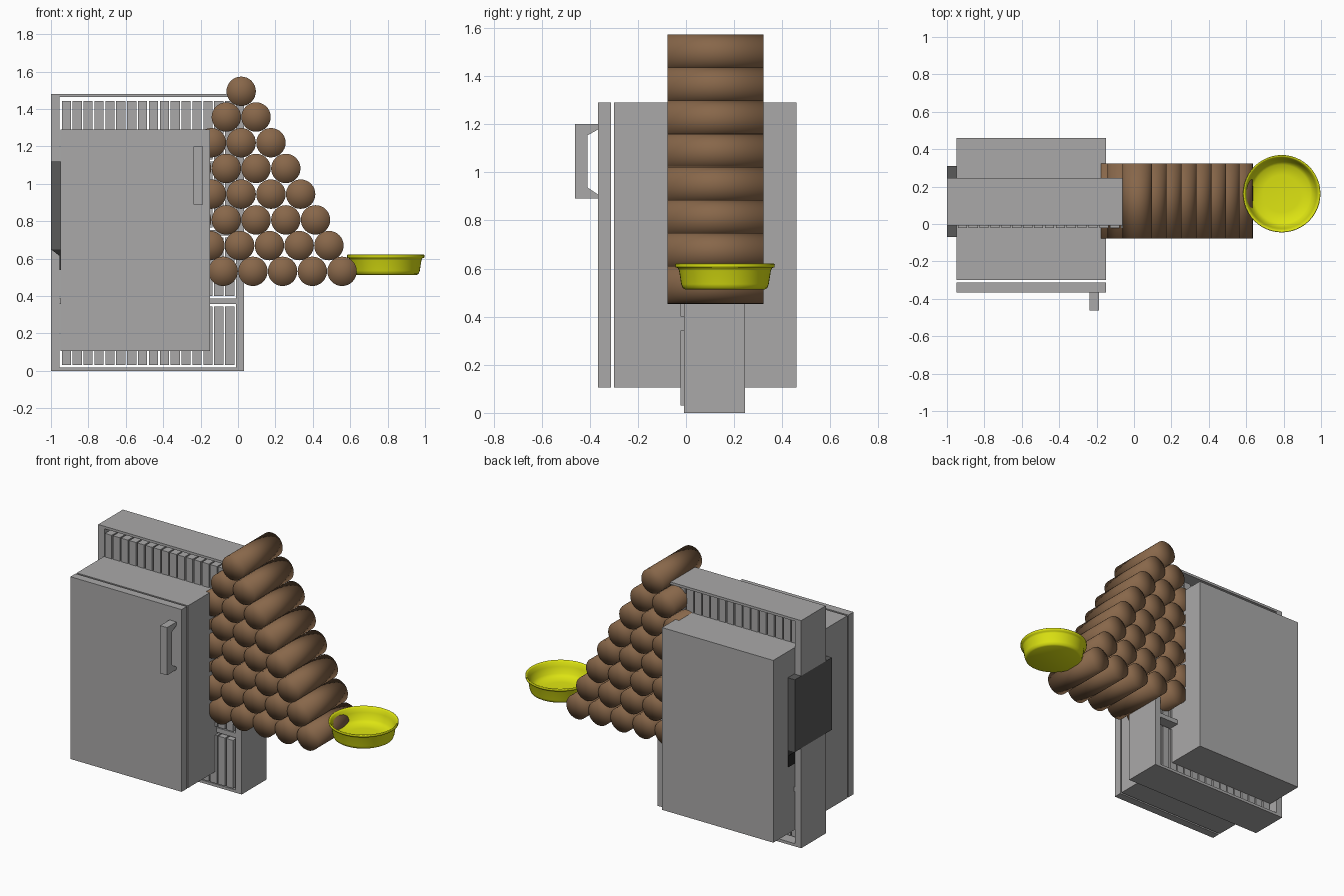
import bpy, bmesh, math
from mathutils import Matrix

if "Cube" in bpy.data.objects:
    bpy.data.objects.remove(bpy.data.objects["Cube"])


def material(name, rgb):
    m = bpy.data.materials.new(name)
    m.diffuse_color = (*rgb, 1)
    m.use_nodes = True
    m.node_tree.nodes["Principled BSDF"].inputs["Base Color"].default_value = m.diffuse_color
    return m


GREY = material("light_grey", (0.40, 0.395, 0.395))
BROWN = material("wood_brown", (0.245, 0.135, 0.068))
YELLOW = material("dish_yellow", (0.72, 0.77, 0.006))
DARK = material("dark_grey", (0.10, 0.10, 0.10))
BLACK = material("near_black", (0.02, 0.02, 0.02))


def finish(name, bm, mat):
    bmesh.ops.recalc_face_normals(bm, faces=bm.faces)
    me = bpy.data.meshes.new(name)
    bm.to_mesh(me)
    bm.free()
    me.materials.append(mat)
    ob = bpy.data.objects.new(name, me)
    bpy.context.collection.objects.link(ob)
    return ob


def add_box(bm, x0, x1, y0, y1, z0, z1):
    m = Matrix.Translation(((x0 + x1) / 2, (y0 + y1) / 2, (z0 + z1) / 2))
    m = m @ Matrix.Diagonal((x1 - x0, y1 - y0, z1 - z0, 1))
    bmesh.ops.create_cube(bm, size=1, matrix=m)


def boxes(name, mat, *dims):
    bm = bmesh.new()
    for d in dims:
        add_box(bm, *d)
    return finish(name, bm, mat)


def extrude(name, mat, pts, vec):
    """Closed profile of 3D points pushed along vec."""
    bm = bmesh.new()
    f = bm.faces.new([bm.verts.new(p) for p in pts])
    r = bmesh.ops.extrude_face_region(bm, geom=[f])
    vs = [g for g in r["geom"] if isinstance(g, bmesh.types.BMVert)]
    bmesh.ops.translate(bm, verts=vs, vec=vec)
    return finish(name, bm, mat)


# bookcase: open frame with three dividers
Y0, Y1 = -0.008, 0.245
shelf_z = [0.372, 0.738, 1.104]
boxes("bookcase_frame", GREY,
      (-1.0, -0.955, Y0, Y1, 0, 1.48), (-0.012, 0.032, Y0, Y1, 0, 1.48),
      (-0.955, -0.012, Y0, Y1, 0, 0.018), (-0.955, -0.012, Y0, Y1, 1.464, 1.48))
boxes("bookcase_shelves", GREY,
      *[(-0.955, -0.012, Y0, Y1, z - 0.015, z + 0.015) for z in shelf_z])

# books: four rows of upright slabs, standing slightly proud of the frame
books = []
for z in [0.030, 0.400, 0.765, 1.130]:
    for i in range(16):
        x = -0.942 + i * 0.0582
        books.append((x, x + 0.049, -0.022, 0.19, z, z + 0.313))
boxes("books", GREY, *books)

# refrigerator
boxes("fridge_body", GREY, (-0.95, -0.15, -0.30, 0.46, 0.105, 1.29))
boxes("fridge_door", GREY, (-0.95, -0.15, -0.365, -0.312, 0.105, 1.29))
handle = [(-0.365, 1.20), (-0.462, 1.20), (-0.462, 0.89), (-0.365, 0.89), (-0.365, 0.907),
          (-0.41, 0.937), (-0.41, 1.153), (-0.365, 1.178)]
extrude("fridge_handle", GREY, [(-0.237, y, z) for y, z in handle], (0.05, 0, 0))

# dark cabinet poking out on the left, with a tapered underside
boxes("side_cabinet", DARK, (-1.0, -0.60, -0.07, 0.31, 0.65, 1.12))
taper = [(-1.0, 0.65), (-0.955, 0.615), (-0.955, 0.54), (-0.90, 0.54), (-0.90, 0.65)]
extrude("cabinet_underside", BLACK, [(x, -0.07, z) for x, z in taper], (0, 0.38, 0))

# log pile: pyramid of eight rows lying along y
bm = bmesh.new()
R, PITCH = 0.0785, 0.159
for row in range(8):
    cx = min(0.017, row * 0.009)
    z = 0.532 + row * 0.1375
    n = 8 - row
    for i in range(n):
        m = Matrix.Translation((cx + (i - (n - 1) / 2) * PITCH, 0.123, z))
        m = m @ Matrix.Rotation(math.pi / 2, 4, "X")
        r = bmesh.ops.create_cone(bm, cap_ends=True, cap_tris=True, segments=32,
                                  radius1=R, radius2=R, depth=0.40, matrix=m)
logs = finish("log_pile", bm, BROWN)
logs.data.shade_smooth()

# yellow dish: revolved profile (radius, height), outside then inside
profile = [(0, 0.513), (0.165, 0.513), (0.176, 0.519), (0.182, 0.535), (0.191, 0.592),
           (0.196, 0.602), (0.206, 0.605), (0.207, 0.618), (0.203, 0.621), (0.194, 0.612),
           (0.186, 0.585), (0.173, 0.545), (0.155, 0.528), (0.10, 0.523), (0, 0.521)]
bm = bmesh.new()
vs = [bm.verts.new((0.79 + r, 0.162, z)) for r, z in profile]
edges = [bm.edges.new(p) for p in zip(vs, vs[1:])]
bmesh.ops.spin(bm, geom=vs + edges, cent=(0.79, 0.162, 0), axis=(0, 0, 1),
               angle=2 * math.pi, steps=48, use_duplicate=False)
bmesh.ops.remove_doubles(bm, verts=bm.verts, dist=0.0005)
dish = finish("dish", bm, YELLOW)
dish.data.shade_smooth()
